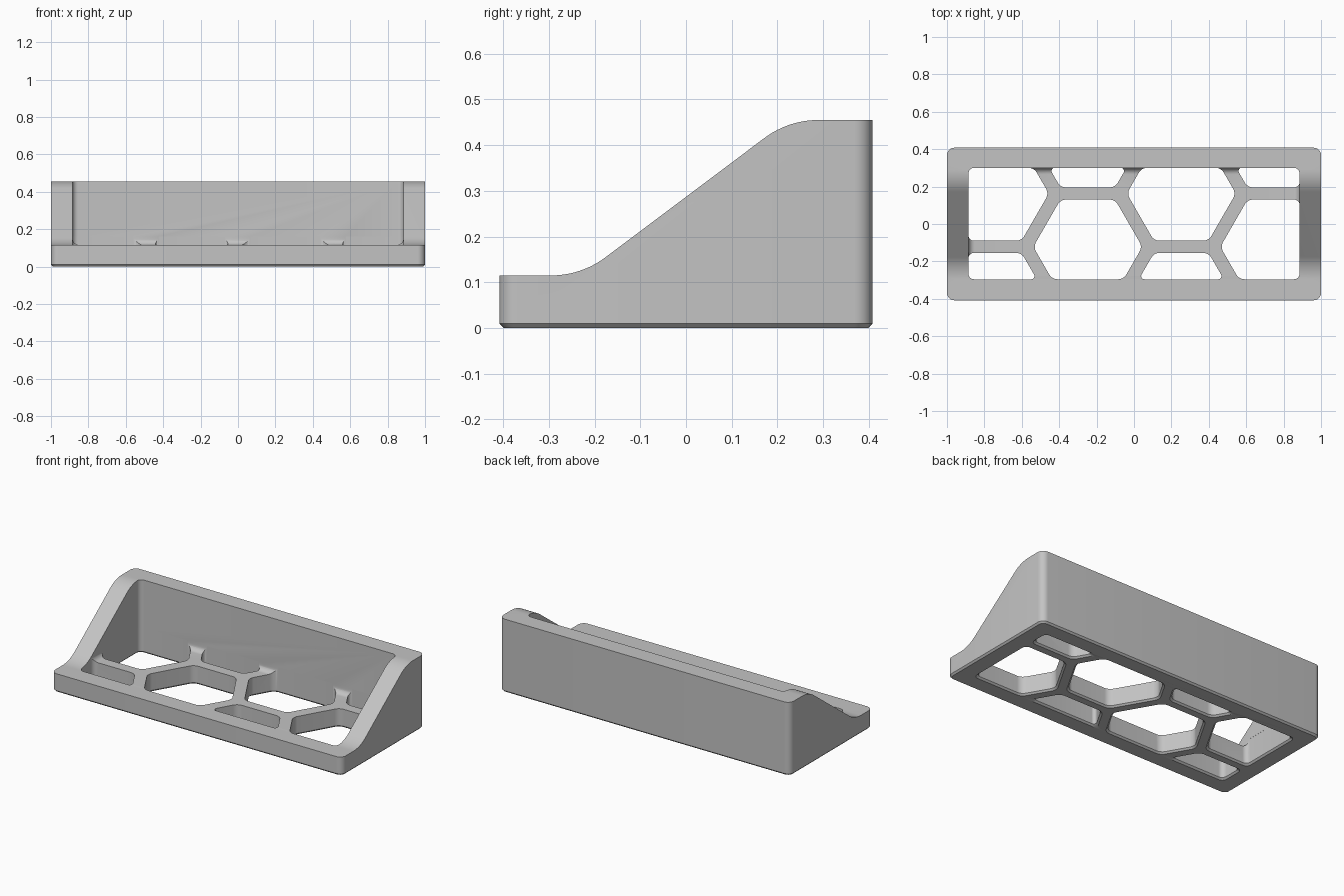
import bpy, bmesh, math
from mathutils import Vector

if "Cube" in bpy.data.objects:
    bpy.data.objects.remove(bpy.data.objects["Cube"])

grey = bpy.data.materials.new("light grey plastic")
grey.use_nodes = True
colour = (0.55, 0.55, 0.55, 1)
grey.diffuse_color = colour
grey.node_tree.nodes["Principled BSDF"].inputs["Base Color"].default_value = colour

FLOOR, TOP = 0.115, 0.455          # base thickness, back wall height
XI, Y0, Y1 = 0.885, -0.295, 0.3    # inner opening


def round_corner(a, p, b, t, steps=8):
    """Circular arc at p, starting t away from it along both sides."""
    u, v = (a - p).normalized(), (b - p).normalized()
    w = math.sin(u.angle(v) / 2)
    s, e = p + u * t, p + v * t
    arc = []
    for i in range(steps + 1):
        k = i / steps
        c0, c1, c2 = (1 - k) ** 2, 2 * w * k * (1 - k), k * k
        arc.append((s * c0 + p * c1 + e * c2) / (c0 + c1 + c2))
    return arc


def round_all(pts, t):
    n = len(pts)
    return [q for i in range(n)
            for q in round_corner(pts[i - 1], pts[i], pts[(i + 1) % n], t)]


def clip(pts, axis, sign, limit):
    """Keep the part of a polygon where sign * coordinate <= limit."""
    out = []
    for i, b in enumerate(pts):
        a = pts[i - 1]
        da, db = sign * a[axis] - limit, sign * b[axis] - limit
        if da * db < 0:
            out.append(a.lerp(b, da / (da - db)))
        if db <= 0:
            out.append(b)
    return out


def rect(x0, x1, y0, y1):
    return [Vector(c) for c in ((x0, y0), (x1, y0), (x1, y1), (x0, y1))]


def loft(bm, levels):
    """Closed solid through outlines given as (z, points)."""
    rings = [[bm.verts.new((p.x, p.y, z)) for p in pts] for z, pts in levels]
    n = len(rings[0])
    for r, s in zip(rings, rings[1:]):
        for i in range(n):
            j = (i + 1) % n
            bm.faces.new((r[i], r[j], s[j], s[i]))
    bm.faces.new(rings[0][::-1])
    bm.faces.new(rings[-1])


def make_object(name, bm):
    bmesh.ops.recalc_face_normals(bm, faces=bm.faces)
    mesh = bpy.data.meshes.new(name)
    bm.to_mesh(mesh)
    bm.free()
    mesh.materials.append(grey)
    obj = bpy.data.objects.new(name, mesh)
    bpy.context.collection.objects.link(obj)
    return obj


# Outer body: side profile with two blended bends, extruded across x
a, b, c, d, e, f = [Vector(p) for p in (
    (-0.408, 0), (-0.408, FLOOR), (-0.229, FLOOR), (0.224, TOP), (0.408, TOP), (0.408, 0))]
profile = [a, b] + round_corner(b, c, d, 0.066, 12) + round_corner(c, d, e, 0.066, 12) + [e, f]
bm = bmesh.new()
face = bm.faces.new([bm.verts.new((-1, p.x, p.y)) for p in profile])
ext = bmesh.ops.extrude_face_region(bm, geom=[face])
bmesh.ops.translate(bm, vec=(2, 0, 0),
                    verts=[v for v in ext["geom"] if isinstance(v, bmesh.types.BMVert)])
bmesh.ops.recalc_face_normals(bm, faces=bm.faces)
upright = [g for g in bm.edges if abs((g.verts[0].co - g.verts[1].co).normalized().z) > 0.99]
bmesh.ops.bevel(bm, geom=upright, offset=0.04, segments=8, profile=0.5, affect='EDGES')
rim = [g for g in bm.edges if all(v.co.z < 1e-5 for v in g.verts)]
bmesh.ops.bevel(bm, geom=rim, offset=0.01, segments=1, affect='EDGES')
body = make_object("tray_body", bm)

# Open cavity above the floor, with a cove where the floor meets the walls
cove, steps = 0.035, 8
levels = []
for i in range(steps + 1):
    ang = math.pi / 2 * i / steps
    g = cove * (1 - math.sin(ang))
    levels.append((FLOOR + 0.0005 + cove * (1 - math.cos(ang)),
                   round_all(rect(-XI + g, XI - g, -0.7, Y1 - g), 0.03)))
levels.append((0.6, levels[-1][1]))
bm = bmesh.new()
loft(bm, levels)
cavity = make_object("cavity_cutter", bm)


# Honeycomb openings, clipped to the inner opening and flared at the bottom
def cell(cx, cy, grow):
    r = (0.2525 + grow) / math.cos(math.pi / 6)
    pts = [Vector((cx + r * math.cos(k * math.pi / 3), cy + r * math.sin(k * math.pi / 3)))
           for k in range(6)]
    m = grow + 0.0005
    for axis, sign, limit in ((0, 1, XI), (0, -1, XI), (1, 1, Y1), (1, -1, -Y0)):
        pts = clip(pts, axis, sign, limit + m)
    return round_all(pts, 0.03)


bm = bmesh.new()
for col in range(4):
    cx = -0.747 + 0.5 * col
    main, other = (0.163, -0.407) if col % 2 == 0 else (-0.122, 0.448)
    for cy in (main, other):
        loft(bm, [(z, cell(cx, cy, grow))
                  for z, grow in ((-0.002, 0.012), (0.01, 0), (0.16, 0))])
holes = make_object("honeycomb_cutter", bm)

# Cut, then discard the cutters
bpy.context.view_layer.objects.active = body
body.select_set(True)
for cutter in (cavity, holes):
    cutter.hide_render = True
    mod = body.modifiers.new(cutter.name, 'BOOLEAN')
    mod.operation, mod.solver, mod.object = 'DIFFERENCE', 'EXACT', cutter
    bpy.ops.object.modifier_apply(modifier=mod.name)
    bpy.data.objects.remove(cutter)

bpy.ops.object.shade_smooth_by_angle(angle=math.radians(30))
